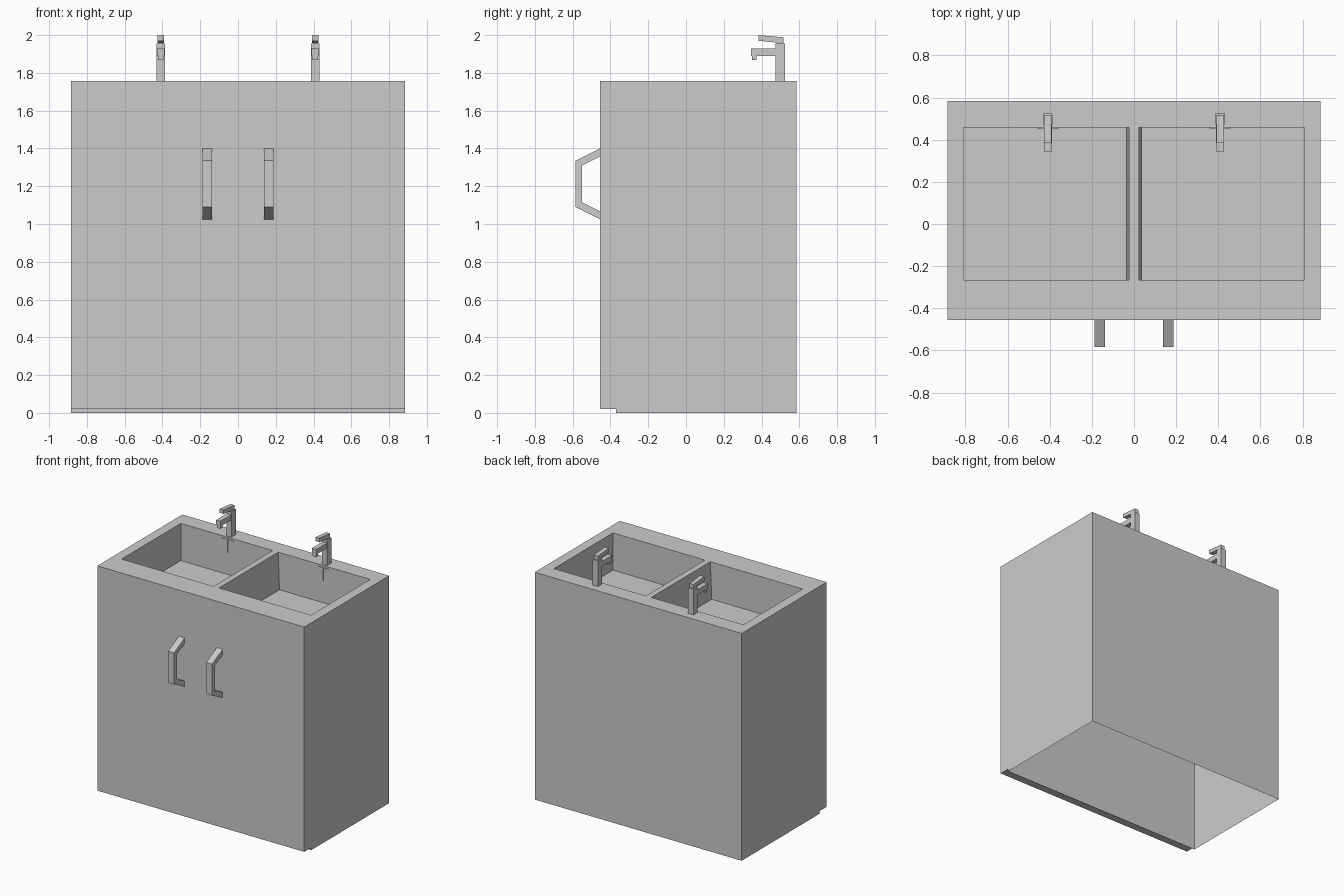
import bpy
import bmesh

cube = bpy.data.objects.get("Cube")
if cube:
    bpy.data.objects.remove(cube, do_unlink=True)

grey = bpy.data.materials.new("plain grey")
grey.use_nodes = True
grey.diffuse_color = (0.6, 0.6, 0.6, 1)
grey.node_tree.nodes["Principled BSDF"].inputs["Base Color"].default_value = grey.diffuse_color


def finish(name, bm):
    mesh = bpy.data.meshes.new(name)
    bm.to_mesh(mesh)
    bm.free()
    mesh.materials.append(grey)
    obj = bpy.data.objects.new(name, mesh)
    bpy.context.collection.objects.link(obj)
    return obj


def extrude_profile(profile, x, width):
    """Closed prism from a (y, z) side profile, centred on x."""
    bm = bmesh.new()
    face = bm.faces.new([bm.verts.new((x - width / 2, y, z)) for y, z in profile])
    out = bmesh.ops.extrude_face_region(bm, geom=[face])
    verts = [v for v in out["geom"] if isinstance(v, bmesh.types.BMVert)]
    bmesh.ops.translate(bm, verts=verts, vec=(width, 0, 0))
    bmesh.ops.recalc_face_normals(bm, faces=bm.faces)
    return bm


def rect(y0, y1, z0, z1):
    return [(y0, z0), (y1, z0), (y1, z1), (y0, z1)]


HALF, FRONT, BACK, TOP = 0.885, -0.455, 0.584, 1.758
KICK_Y, KICK_Z, FLOOR = -0.37, 0.02, 1.47

# Cabinet shell with a toe kick, open underneath and on top
bm = extrude_profile([(FRONT, KICK_Z), (FRONT, TOP), (BACK, TOP), (BACK, 0),
                      (KICK_Y, 0), (KICK_Y, KICK_Z)], 0, 2 * HALF)
bm.normal_update()
ends = [f for f in bm.faces if f.normal.z > 0.9
        or (f.normal.z < -0.9 and f.calc_center_median().z < 0.01)]
bmesh.ops.delete(bm, geom=ends, context="FACES")
finish("cabinet", bm)

# Inner face of the front panel
bm = bmesh.new()
bm.faces.new([bm.verts.new((x, KICK_Y, z)) for x, z in
              ((-HALF, KICK_Z), (HALF, KICK_Z), (HALF, TOP - 0.01), (-HALF, TOP - 0.01))])
bmesh.ops.reverse_faces(bm, faces=bm.faces)
finish("front_panel_inside", bm)

# Countertop grid with two basins pressed into it
xs = [-HALF, -0.81, -0.023, 0.023, 0.81, HALF]
ys = [FRONT, -0.265, 0.458, BACK]
bm = bmesh.new()
grid = [[bm.verts.new((x, y, TOP)) for y in ys] for x in xs]
basins = []
for i in range(len(xs) - 1):
    for j in range(len(ys) - 1):
        face = bm.faces.new((grid[i][j], grid[i + 1][j], grid[i + 1][j + 1], grid[i][j + 1]))
        if j == 1 and i in (1, 3):
            basins.append(face)
for face in basins:
    floor = bmesh.ops.extrude_discrete_faces(bm, faces=[face])["faces"][0]
    for v in floor.verts:
        v.co.z = FLOOR
        if abs(v.co.x) < 0.1:  # the divider widens towards the floor
            v.co.x *= 1.5
finish("countertop_with_basins", bm)

handle_profile = [(FRONT, 1.40), (-0.584, 1.335), (-0.584, 1.09), (FRONT, 1.025),
                  (FRONT, 1.068), (-0.55, 1.115), (-0.55, 1.31), (FRONT, 1.357)]
faucet_parts = {
    "post": (rect(0.473, 0.525, TOP, 1.955), 0.045),
    "spout": (rect(0.345, 0.473, 1.89, 1.93), 0.038),
    "nozzle": (rect(0.35, 0.372, 1.868, 1.89), 0.03),
    "lever_stem": (rect(0.485, 0.51, 1.955, 1.97), 0.025),
    "lever": ([(0.385, 2.0), (0.517, 1.988), (0.517, 1.957), (0.385, 1.97)], 0.034),
    # Thin overflow mark on the basin wall
    "overflow_bar": (rect(0.454, 0.458, 1.738, 1.743), 0.1),
    "overflow_stem": (rect(0.454, 0.458, 1.64, 1.738), 0.004),
}

# Door handles and faucets on both sides
for side, s in (("left", 1), ("right", -1)):
    finish(side + "_door_handle", extrude_profile(handle_profile, s * 0.163, 0.05))
    for part, (profile, width) in faucet_parts.items():
        finish(f"{side}_faucet_{part}", extrude_profile(profile, s * 0.409, width))
